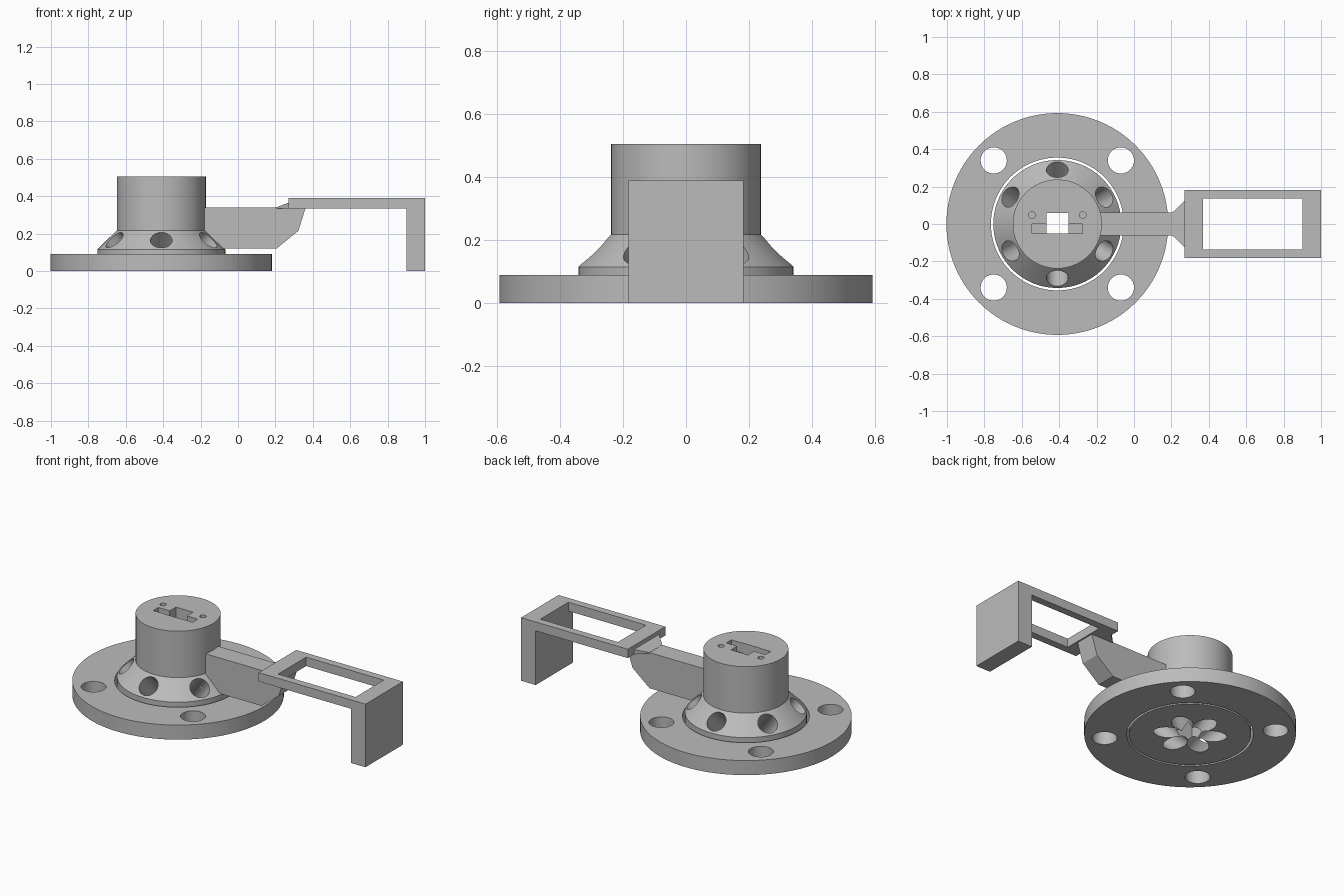
import bpy, bmesh, math
from mathutils import Matrix, Vector

if "Cube" in bpy.data.objects:
    bpy.data.objects.remove(bpy.data.objects["Cube"], do_unlink=True)

CX = -0.41  # axis of the hub and base ring

grey = bpy.data.materials.new("mid_grey")
grey.use_nodes = True
colour = (0.5, 0.5, 0.5, 1)
grey.diffuse_color = colour
grey.node_tree.nodes["Principled BSDF"].inputs["Base Color"].default_value = colour


def make(name, bm):
    bmesh.ops.recalc_face_normals(bm, faces=bm.faces)
    mesh = bpy.data.meshes.new(name)
    bm.to_mesh(mesh)
    bm.free()
    mesh.materials.append(grey)
    obj = bpy.data.objects.new(name, mesh)
    bpy.context.collection.objects.link(obj)
    return obj


def lathe(name, profile, steps=96, closed=False):
    """Spin (radius, z) points around the hub axis."""
    bm = bmesh.new()
    rings = []
    for r, z in profile:
        rings.append([bm.verts.new((CX + r * math.cos(a), r * math.sin(a), z))
                      for a in (2 * math.pi * i / steps for i in range(steps))])
    pairs = list(zip(rings, rings[1:]))
    if closed:
        pairs.append((rings[-1], rings[0]))
    else:
        bm.faces.new(rings[0])
        bm.faces.new(rings[-1])
    for low, high in pairs:
        for i in range(steps):
            j = (i + 1) % steps
            bm.faces.new((low[i], low[j], high[j], high[i]))
    return make(name, bm)


def box(name, x, y, z):
    bm = bmesh.new()
    bmesh.ops.create_cube(bm, size=1)
    for v in bm.verts:
        v.co = [lo + (c + 0.5) * (hi - lo) for c, (lo, hi) in zip(v.co, (x, y, z))]
    return make(name, bm)


def rod(name, centre, radius, length, direction=(0, 0, 1)):
    bm = bmesh.new()
    turn = Vector((0, 0, 1)).rotation_difference(Vector(direction)).to_matrix().to_4x4()
    bmesh.ops.create_cone(bm, cap_ends=True, segments=48, radius1=radius, radius2=radius,
                          depth=length, matrix=Matrix.Translation(centre) @ turn)
    return make(name, bm)


def cut(obj, cutters):
    for c in cutters:
        mod = obj.modifiers.new("cut", 'BOOLEAN')
        mod.operation, mod.solver, mod.object = 'DIFFERENCE', 'EXACT', c
    bpy.context.view_layer.update()
    result = bpy.data.meshes.new_from_object(obj.evaluated_get(bpy.context.evaluated_depsgraph_get()))
    obj.modifiers.clear()
    obj.data = result
    for c in cutters:
        bpy.data.objects.remove(c, do_unlink=True)


# Base ring with four bolt holes
base_ring = lathe("base_ring", [(0.355, 0), (0.593, 0), (0.593, 0.09), (0.355, 0.09)], closed=True)
cut(base_ring, [rod("bolt_cutter", (CX + sx * 0.34, sy * 0.34, 0.05), 0.07, 0.3)
                for sx in (-1, 1) for sy in (-1, 1)])

# Hub: low rim, cone and upright cylinder
hub = lathe("hub", [(0.342, 0), (0.342, 0.115), (0.238, 0.218), (0.238, 0.505)])
cutters = []
for i in range(6):  # slanted channels
    a = math.radians(30 + 60 * i)
    out = Vector((math.cos(a), math.sin(a), 1)).normalized()
    mouth = Vector((CX + 0.29 * math.cos(a), 0.29 * math.sin(a), 0.165))
    cutters.append(rod("channel_cutter", mouth - out * 0.1, 0.058, 0.5, out))
cutters.append(box("square_cutter", (-0.467, -0.35), (-0.052, 0.06), (-0.1, 0.6)))
cutters.append(box("slot_cutter", (-0.545, -0.275), (-0.05, 0), (0.445, 0.6)))
for s in (-1, 1):
    cutters.append(rod("pin_cutter", (CX + s * 0.136, 0.048, 0.505), 0.018, 0.12))
cut(hub, cutters)

# Arm: side profile extruded across y
bm = bmesh.new()
side = [(-0.22, 0.12), (0.206, 0.12), (0.323, 0.215), (0.362, 0.34), (-0.22, 0.34)]
face = bm.faces.new([bm.verts.new((x, -0.062, z)) for x, z in side])
ext = bmesh.ops.extrude_face_region(bm, geom=[face])
bmesh.ops.translate(bm, vec=(0, 0.124, 0),
                    verts=[v for v in ext["geom"] if isinstance(v, bmesh.types.BMVert)])
make("arm", bm)

# Flared wedge joining arm and frame
bm = bmesh.new()
for s in (-1, 1):
    for x, y, z in [(0.206, 0.062, 0.335), (0.206, 0.062, 0.341),
                    (0.272, 0.125, 0.335), (0.272, 0.125, 0.366)]:
        bm.verts.new((x, s * y, z))
bmesh.ops.convex_hull(bm, input=bm.verts)
bmesh.ops.dissolve_limit(bm, angle_limit=0.01, verts=bm.verts, edges=bm.edges)
make("arm_flare", bm)

# Rectangular frame with an end leg
frame = box("frame", (0.27, 1), (-0.183, 0.183), (0.335, 0.39))
cut(frame, [box("window_cutter", (0.37, 0.9), (-0.137, 0.137), (0.2, 0.5))])
box("frame_leg", (0.9, 1), (-0.183, 0.183), (0, 0.39))

# Smooth the round parts, keep edges sharp
for obj in (base_ring, hub):
    bpy.ops.object.select_all(action='DESELECT')
    obj.select_set(True)
    bpy.context.view_layer.objects.active = obj
    bpy.ops.object.shade_smooth_by_angle(angle=math.radians(25))
